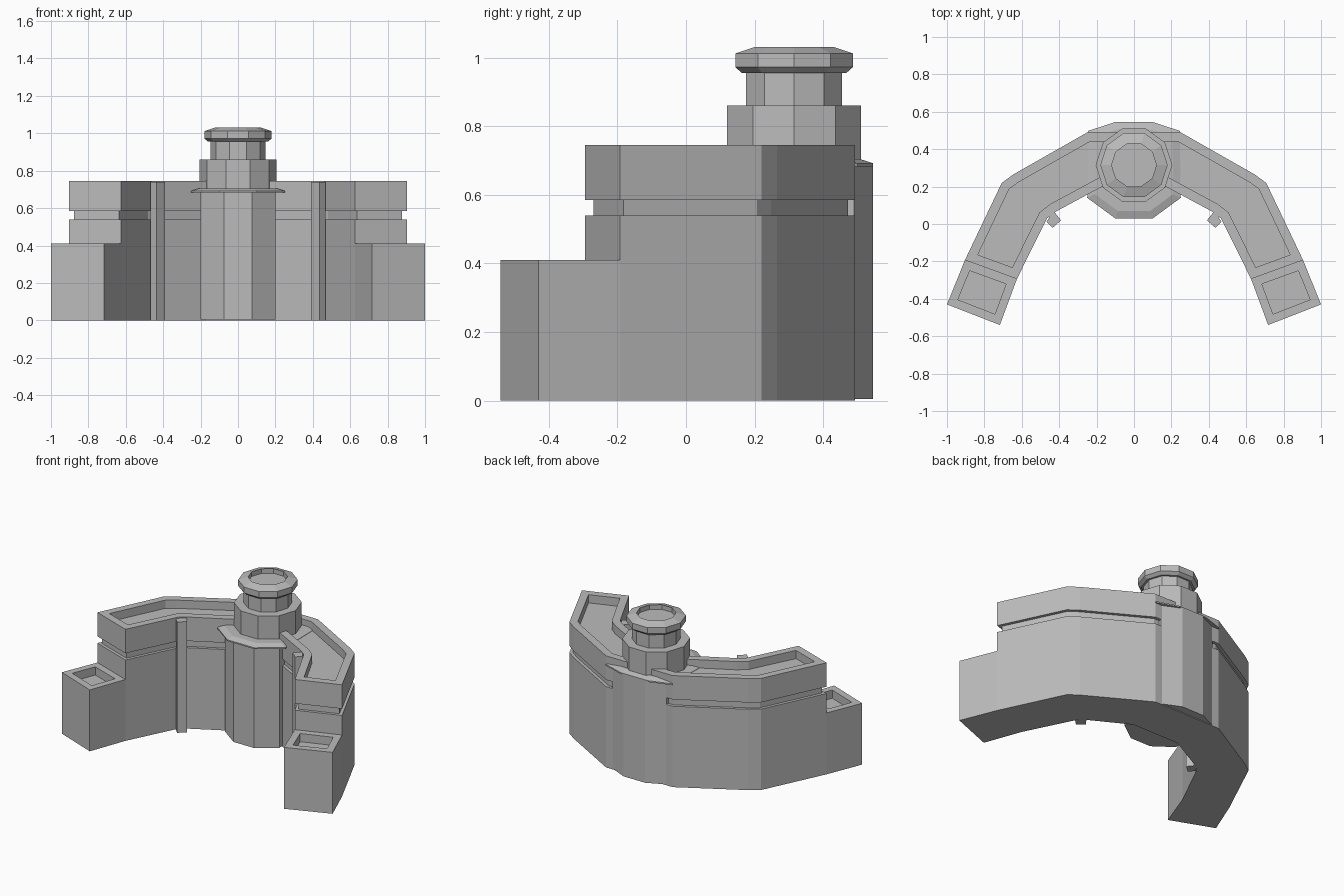
import bpy
import bmesh
import math
from mathutils import Vector

if "Cube" in bpy.data.objects:
    bpy.data.objects.remove(bpy.data.objects["Cube"], do_unlink=True)

GREY = (0.5, 0.5, 0.5, 1)
stone = bpy.data.materials.new("grey_stone")
stone.use_nodes = True
stone.diffuse_color = GREY
stone.node_tree.nodes["Principled BSDF"].inputs["Base Color"].default_value = GREY


def inset(loop, d):
    """Shrink a closed 2D loop by distance d with mitred corners."""
    pts = [Vector(p) for p in loop]
    n = len(pts)
    area = sum(pts[i - 1].x * pts[i].y - pts[i].x * pts[i - 1].y for i in range(n))
    side = 1 if area > 0 else -1
    out = []
    for i in range(n):
        a = (pts[i] - pts[i - 1]).normalized()
        b = (pts[(i + 1) % n] - pts[i]).normalized()
        na = Vector((-a.y, a.x)) * side
        nb = Vector((-b.y, b.x)) * side
        out.append(pts[i] + (na + nb) * d / (1 + na.dot(nb)))
    return out


def stack(name, layers):
    """Join a stack of (loop, height) rings into one closed solid."""
    bm = bmesh.new()
    rings = [[bm.verts.new((p[0], p[1], z)) for p in loop] for loop, z in layers]
    n = len(rings[0])
    for low, high in zip(rings, rings[1:]):
        for i in range(n):
            j = (i + 1) % n
            bm.faces.new((low[i], low[j], high[j], high[i]))
    bm.faces.new(rings[0][::-1])
    bm.faces.new(rings[-1])
    bmesh.ops.recalc_face_normals(bm, faces=bm.faces[:])
    mesh = bpy.data.meshes.new(name)
    bm.to_mesh(mesh)
    bm.free()
    mesh.materials.append(stone)
    obj = bpy.data.objects.new(name, mesh)
    bpy.context.collection.objects.link(obj)
    return obj


def mirrored(half):
    """Close a half outline across x = 0."""
    return half + [(-x, y) for x, y in reversed(half)]


def flip(loop, s):
    return [(x * s, y) for x, y in loop]


def ring(r, sides=10, cy=0.315):
    return [(r * math.cos(math.tau * i / sides), cy + r * math.sin(math.tau * i / sides))
            for i in range(sides)]


# Curved wall with a groove all round and a sunken walkway on top
wall = mirrored([(0.246, 0.492), (0.645, 0.265), (0.707, 0.22), (0.904, -0.193),
                 (0.626, -0.294), (0.465, 0.03), (0.42, 0.065), (0.17, 0.2)])
groove = inset(wall, 0.02)
walkway = inset(wall, 0.05)
stack("curved_wall", [(wall, 0), (wall, 0.54), (groove, 0.54), (groove, 0.585),
                      (wall, 0.585), (wall, 0.745), (walkway, 0.745), (walkway, 0.69)])

# Low end blocks with sunken tops, and slim posts on the inner corners
block = [(0.904, -0.193), (1.0, -0.43), (0.717, -0.54), (0.626, -0.294)]
post = [(0.39, 0.02), (0.435, -0.02), (0.468, 0.012), (0.43, 0.07)]
for s, side in ((1, "left"), (-1, "right")):
    end = flip(block, s)
    pan = inset(end, 0.045)
    stack("end_block_" + side, [(end, 0), (end, 0.41), (pan, 0.41), (pan, 0.355)])
    stack("inner_post_" + side, [(flip(post, s), 0), (flip(post, s), 0.74)])

# Faceted central column and its thin collar
column = mirrored([(0.08, 0.545), (0.2, 0.49), (0.2, 0.15), (0.075, 0.06)])
stack("central_column", [(column, 0.005), (column, 0.69)])
collar = mirrored([(0.1, 0.545), (0.245, 0.498), (0.25, 0.14), (0.1, 0.03)])
stack("collar", [(collar, 0.683), (collar, 0.692), (inset(collar, 0.04), 0.705)])

# Ten-sided turret with a flared, dished cap
turret = [(0.205, 0.68), (0.205, 0.86), (0.147, 0.86), (0.147, 0.955), (0.16, 0.955),
          (0.18, 0.972), (0.18, 1.012), (0.12, 1.031), (0.12, 1.0)]
stack("turret", [(ring(r), z) for r, z in turret])
